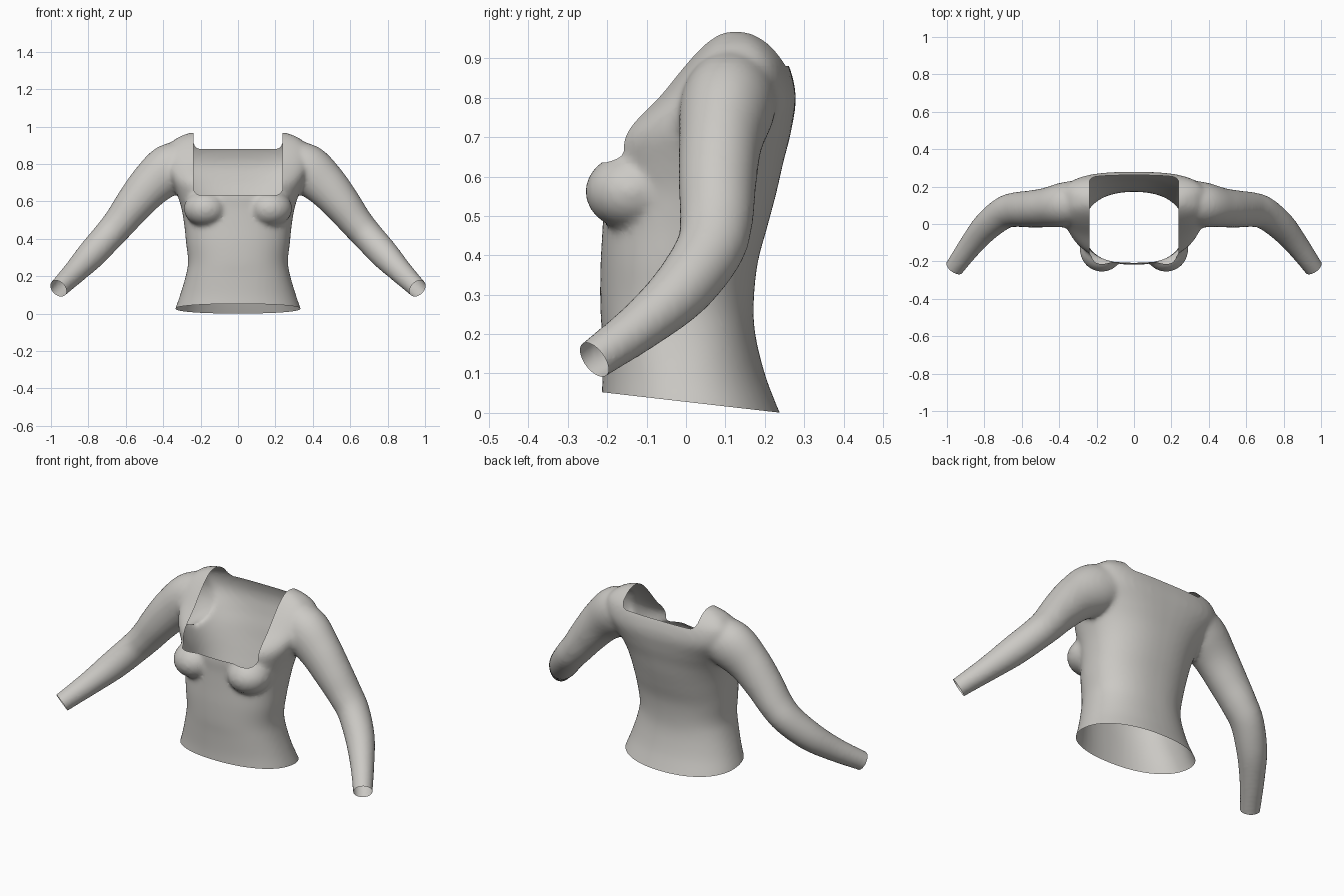
import bpy, bmesh, math
from mathutils import Vector

cube = bpy.data.objects.get("Cube")
if cube:
    bpy.data.objects.remove(cube)

SEGMENTS = 48


def spline(keys, steps=5):
    """Smooth interpolation through rows of numbers."""
    rows = []
    for i in range(len(keys) - 1):
        p0, p1, p2 = keys[max(i - 1, 0)], keys[i], keys[i + 1]
        p3 = keys[min(i + 2, len(keys) - 1)]
        for k in range(steps):
            t = k / steps
            rows.append([b + 0.5 * t * (c - a + t * (2 * a - 5 * b + 4 * c - d + t * (3 * (b - c) + d - a)))
                         for a, b, c, d in zip(p0, p1, p2, p3)])
    return rows + [list(keys[-1])]


def loft(bm, rings):
    """Closed solid through a list of rings of points."""
    loops = [[bm.verts.new(p) for p in ring] for ring in rings]
    for a, b in zip(loops, loops[1:]):
        for i in range(SEGMENTS):
            j = (i + 1) % SEGMENTS
            bm.faces.new((a[i], a[j], b[j], b[i]))
    bm.faces.new(loops[0][::-1])
    bm.faces.new(loops[-1])


def oval(centre, u, v, power=2.0):
    """Superellipse ring spanned by the half-axes u and v."""
    ring = []
    for i in range(SEGMENTS):
        a = math.tau * (i + 0.5) / SEGMENTS
        c, s = math.cos(a), math.sin(a)
        ring.append(centre + u * math.copysign(abs(c) ** (2 / power), c)
                    + v * math.copysign(abs(s) ** (2 / power), s))
    return ring


bm = bmesh.new()

# Torso: height, half width, front y, back y, squareness
torso = [
    (-0.06, 0.36, -0.215, 0.265, 2.2), (0.02, 0.337, -0.215, 0.23, 2.2),
    (0.10, 0.31, -0.212, 0.20, 2.2), (0.20, 0.28, -0.214, 0.176, 2.3),
    (0.28, 0.267, -0.218, 0.172, 2.3), (0.38, 0.278, -0.217, 0.182, 2.3),
    (0.47, 0.287, -0.212, 0.206, 2.3), (0.56, 0.302, -0.208, 0.230, 2.3),
    (0.635, 0.325, -0.208, 0.247, 2.4), (0.71, 0.355, -0.185, 0.266, 2.6),
    (0.80, 0.39, -0.085, 0.279, 2.9), (0.88, 0.385, -0.015, 0.262, 3),
    (0.93, 0.34, 0.03, 0.228, 3), (0.958, 0.285, 0.065, 0.19, 3),
    (0.968, 0.25, 0.09, 0.16, 3)]
loft(bm, [oval(Vector((0, (f + b) / 2, z)), Vector((w, 0, 0)), Vector((0, (b - f) / 2, 0)), p)
          for z, w, f, b, p in spline(torso)])

# Sleeves: centre x, y, z, radius in the arm's plane, radius front to back
sleeve = [
    (0.24, 0.13, 0.82, 0.11, 0.11), (0.36, 0.105, 0.775, 0.135, 0.12),
    (0.465, 0.088, 0.69, 0.118, 0.106), (0.555, 0.08, 0.587, 0.102, 0.099),
    (0.63, 0.077, 0.49, 0.089, 0.093), (0.695, 0.06, 0.415, 0.083, 0.087),
    (0.785, -0.01, 0.315, 0.078, 0.078), (0.87, -0.11, 0.225, 0.064, 0.064),
    (0.96, -0.233, 0.135, 0.052, 0.052), (0.996, -0.283, 0.098, 0.05, 0.05)]
rows = spline(sleeve)
for side in (-1, 1):
    rings = []
    for i, row in enumerate(rows):
        before, after = rows[max(i - 1, 0)], rows[min(i + 1, len(rows) - 1)]
        along = (Vector(after[:3]) - Vector(before[:3])).normalized()
        u = along.cross(Vector((0, 1, 0))).normalized()
        v = u.cross(along)
        ring = oval(Vector(row[:3]), u * row[3], v * row[4])
        rings.append([Vector((p.x * side, p.y, p.z)) for p in ring])
    loft(bm, rings)

# Bust
for side in (-1, 1):
    ball = bmesh.ops.create_uvsphere(bm, u_segments=32, v_segments=20, radius=1)["verts"]
    bmesh.ops.scale(bm, vec=(0.118, 0.118, 0.098), verts=ball)
    bmesh.ops.translate(bm, vec=(0.172 * side, -0.138, 0.562), verts=ball)

bmesh.ops.recalc_face_normals(bm, faces=bm.faces)
mesh = bpy.data.meshes.new("shirt_solid")
bm.to_mesh(mesh)
bm.free()
shirt = bpy.data.objects.new("shirt", mesh)
bpy.context.collection.objects.link(shirt)

# Fuse the solids into one skin and soften the joins
remesh = shirt.modifiers.new("fuse", "REMESH")
remesh.mode = "VOXEL"
remesh.voxel_size = 0.012
soften = shirt.modifiers.new("soften", "SMOOTH")
soften.factor = 0.5
soften.iterations = 9
graph = bpy.context.evaluated_depsgraph_get()
fused = bpy.data.meshes.new_from_object(shirt.evaluated_get(graph))
shirt.modifiers.clear()
shirt.data = fused
bpy.data.meshes.remove(mesh)
fused.name = "shirt"

bm = bmesh.new()
bm.from_mesh(fused)


def cut(point, normal, clear=False):
    bmesh.ops.bisect_plane(bm, geom=bm.verts[:] + bm.edges[:] + bm.faces[:],
                           plane_co=point, plane_no=normal, clear_outer=clear)


# Open cuffs and hem
for side in (-1, 1):
    cut((0.96 * side, -0.233, 0.135), (0.5 * side, -0.68, -0.5), True)
cut((0, 0, 0.028), (0, -0.115, -1), True)


def neck_planes(bottom, radius, half=0.237):
    """Sides, bottom and rounded lower corners of a square neckline."""
    planes = []
    for side in (-1, 1):
        for k in range(5):
            a = k * math.pi / 8
            n = Vector((side * math.cos(a), 0, -math.sin(a)))
            centre = Vector((side * (half - radius), 0, bottom + radius))
            planes.append((centre + n * radius, n))
    return planes


# Neckline: deep square in front, shallow behind
front, back = neck_planes(0.635, 0.035), neck_planes(0.88, 0.04)
for point, normal in front + back:
    cut(point, normal)
doomed = []
for face in bm.faces:
    c = face.calc_center_median()
    planes = front if c.y < 0.12 else back
    if all((c - point).dot(normal) < 0 for point, normal in planes):
        doomed.append(face)
bmesh.ops.delete(bm, geom=doomed, context="FACES")
bmesh.ops.remove_doubles(bm, verts=bm.verts, dist=0.0005)
for face in bm.faces:
    face.smooth = True
bm.to_mesh(fused)
bm.free()

# Cloth colour
cloth = bpy.data.materials.new("warm_grey_cloth")
cloth.use_nodes = True
colour = (0.6, 0.585, 0.555, 1)
cloth.diffuse_color = colour
cloth.node_tree.nodes["Principled BSDF"].inputs["Base Color"].default_value = colour
fused.materials.clear()
fused.materials.append(cloth)
